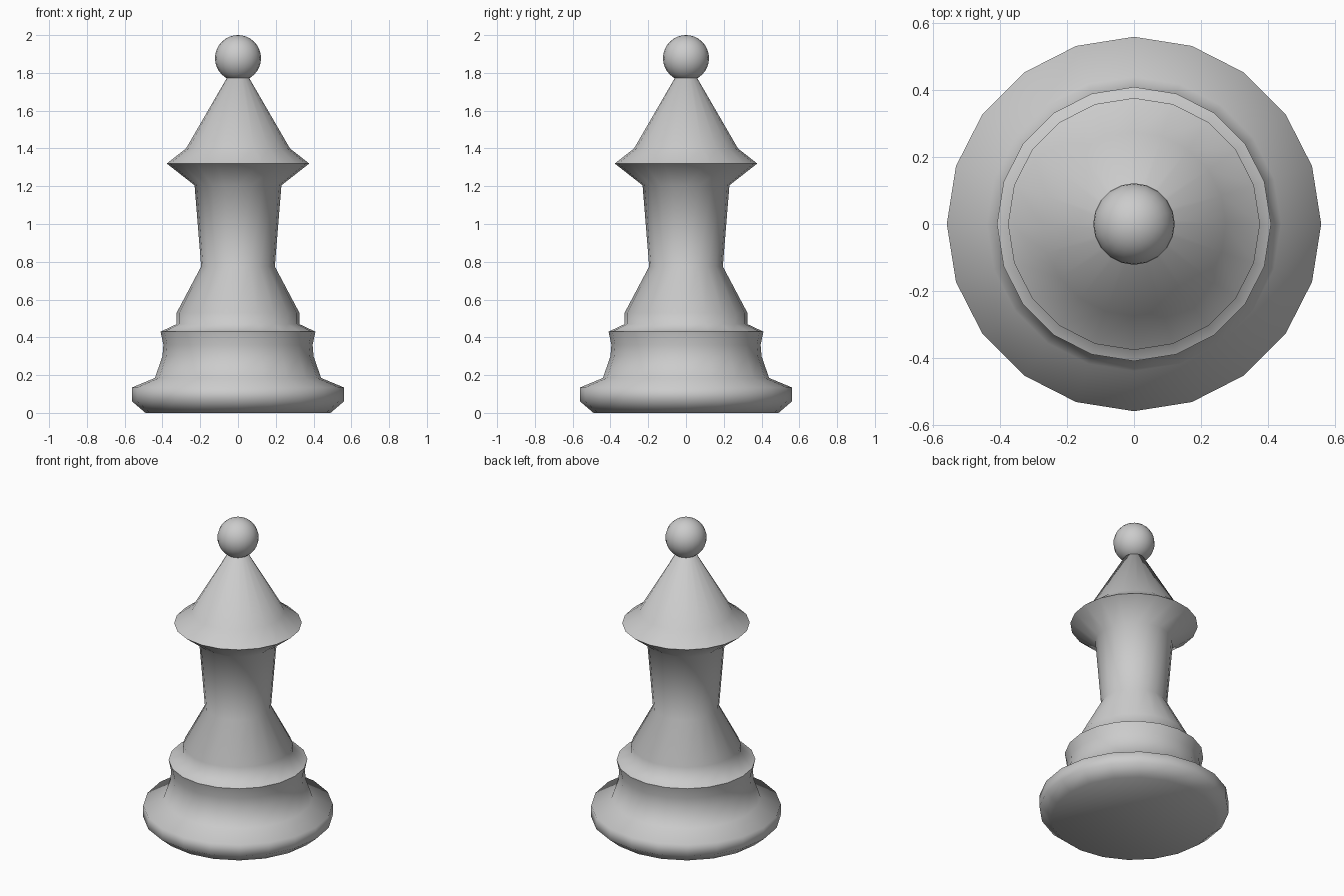
import bpy, bmesh, math

if "Cube" in bpy.data.objects:
    bpy.data.objects.remove(bpy.data.objects["Cube"])

SIDES = 20


def lathe(name, profile, angle=75):
    """Spin a (radius, height) profile around z and cap both ends."""
    bm = bmesh.new()
    rings = []
    for r, z in profile:
        rings.append([bm.verts.new((r * math.cos(2 * math.pi * i / SIDES),
                                    r * math.sin(2 * math.pi * i / SIDES), z))
                      for i in range(SIDES)])
    for a, b in zip(rings, rings[1:]):
        for i in range(SIDES):
            j = (i + 1) % SIDES
            bm.faces.new((a[i], a[j], b[j], b[i]))
    bm.faces.new(list(reversed(rings[0])))
    bm.faces.new(rings[-1])
    mesh = bpy.data.meshes.new(name)
    bm.to_mesh(mesh)
    bm.free()
    obj = bpy.data.objects.new(name, mesh)
    bpy.context.collection.objects.link(obj)
    smooth(obj, angle)
    return obj


def smooth(obj, angle):
    bpy.ops.object.select_all(action='DESELECT')
    obj.select_set(True)
    bpy.context.view_layer.objects.active = obj
    bpy.ops.object.shade_smooth_by_angle(angle=math.radians(angle))


# Stepped base, stem and flared pointed cap in one turned body
lathe("turned_body", [
    (0.49, 0.0), (0.56, 0.06), (0.56, 0.135), (0.44, 0.185),
    (0.40, 0.30), (0.395, 0.36), (0.41, 0.43), (0.325, 0.47),
    (0.325, 0.53), (0.195, 0.775), (0.23, 1.205), (0.377, 1.32),
    (0.275, 1.40), (0.058, 1.775),
])

# Ball on the tip
bpy.ops.mesh.primitive_uv_sphere_add(segments=SIDES, ring_count=16,
                                     radius=0.122, location=(0, 0, 1.878))
ball = bpy.context.object
ball.name = "top_ball"
smooth(ball, 60)
